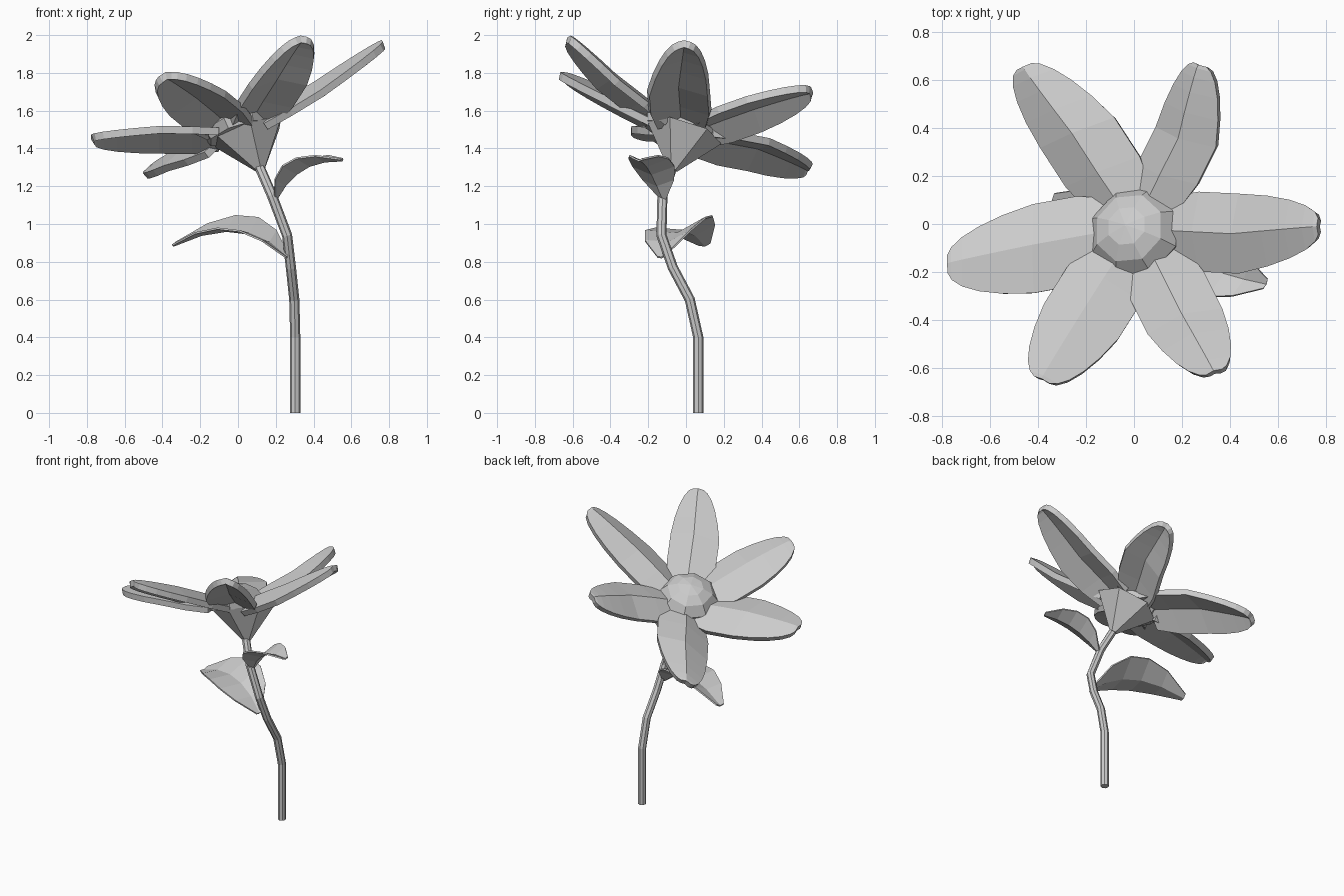
import bpy, bmesh, math
from mathutils import Vector

if "Cube" in bpy.data.objects:
    bpy.data.objects.remove(bpy.data.objects["Cube"], do_unlink=True)

grey = bpy.data.materials.new("plain_grey")
grey.use_nodes = True
grey.diffuse_color = (0.6, 0.6, 0.6, 1)
grey.node_tree.nodes["Principled BSDF"].inputs["Base Color"].default_value = (0.6, 0.6, 0.6, 1)


def finish(bm, name):
    bmesh.ops.recalc_face_normals(bm, faces=bm.faces)
    mesh = bpy.data.meshes.new(name)
    bm.to_mesh(mesh)
    bm.free()
    mesh.materials.append(grey)
    obj = bpy.data.objects.new(name, mesh)
    bpy.context.collection.objects.link(obj)
    return obj


def tube(name, stations, sides, axis=None, twist=0):
    """Faceted rings of (centre, radius) joined along a path, capped at both ends."""
    bm = bmesh.new()
    rings = []
    for i, (centre, radius) in enumerate(stations):
        before = Vector(stations[max(i - 1, 0)][0])
        after = Vector(stations[min(i + 1, len(stations) - 1)][0])
        d = axis or (after - before).normalized()
        u = (Vector((1, 0, 0)) - d * d.x).normalized()
        v = d.cross(u)
        rings.append([bm.verts.new(Vector(centre) + radius * (
            u * math.cos(a) + v * math.sin(a)))
            for a in (math.radians(twist) + math.tau * k / sides for k in range(sides))])
    for lo, hi in zip(rings, rings[1:]):
        for k in range(sides):
            n = (k + 1) % sides
            bm.faces.new((lo[k], lo[n], hi[n], hi[k]))
    bm.faces.new(rings[0])
    bm.faces.new(rings[-1])
    return finish(bm, name)


def blade(name, base, mid, tip, half, outline, fold, thick, curved):
    """Folded strip through base, mid and tip; half is the mid-to-edge vector."""
    base, mid, tip, half = map(Vector, (base, mid, tip, half))
    up = (tip - base).cross(half).normalized()
    if up.z < 0:
        up = -up
    control = mid * 2 - (base + tip) / 2
    bm = bmesh.new()
    rows = []
    for t, w in outline:
        if curved:
            p = base * (1 - t) ** 2 + control * 2 * t * (1 - t) + tip * t * t
        elif t < 0.5:
            p = base.lerp(mid, t * 2)
        else:
            p = mid.lerp(tip, t * 2 - 1)
        rows.append([bm.verts.new(p + half * w * s + up * fold * w * (abs(s) - 0.5))
                     for s in (-1, 0, 1)])
    for a, b in zip(rows, rows[1:]):
        for k in (0, 1):
            bm.faces.new((a[k], a[k + 1], b[k + 1], b[k]))
    obj = finish(bm, name)
    mod = obj.modifiers.new("thickness", "SOLIDIFY")
    mod.thickness = thick
    mod.offset = 0
    return obj


# Bent stem
path = [(0.303, 0.065, 0), (0.303, 0.065, 0.4), (0.298, 0.02, 0.6), (0.28, -0.07, 0.77),
        (0.26, -0.13, 0.94), (0.18, -0.125, 1.15), (0.11, -0.07, 1.31)]
tube("stem", [(p, 0.027) for p in path], 8)

# Flower cup and faceted centre, leaning with the flower
lean = Vector((-0.3, 0.27, 0.91)).normalized()
apex = Vector((0.12, -0.07, 1.285))
tube("flower_cup", [(apex, 0.025), (apex + lean * 0.22, 0.207)], 6, lean, 33)
heart = Vector((0.015, -0.05, 1.48))
tube("flower_centre", [(heart + lean * h, r) for h, r in
     ((0, 0.18), (0.055, 0.2), (0.12, 0.15), (0.155, 0.085), (0.17, 0.004))], 8, lean, 22.5)

# Six petals: middle, tip and half-width vector
petal_outline = [(0, 0.82), (0.22, 1), (0.5, 1), (0.68, 0.88), (0.82, 0.72),
                 (0.92, 0.54), (0.98, 0.35), (1, 0.18)]
petals = [
    ((-0.24, 0.38, 1.39), (-0.45, 0.65, 1.29), (0.15, 0.06, 0.07)),
    ((0.21, 0.36, 1.60), (0.28, 0.66, 1.70), (0.12, -0.04, 0.08)),
    ((0.43, -0.04, 1.715), (0.77, -0.01, 1.95), (0, 0.16, 0)),
    ((0.21, -0.40, 1.76), (0.335, -0.62, 1.975), (0.15, 0.05, 0.01)),
    ((-0.22, -0.40, 1.66), (-0.38, -0.65, 1.78), (0.15, -0.07, 0.05)),
    ((-0.42, -0.10, 1.47), (-0.77, -0.17, 1.45), (0, 0.18, -0.055)),
]
for i, (mid, tip, half) in enumerate(petals):
    root = Vector((0.02, -0.02, 1.465)).lerp(Vector(mid), 0.28)
    blade(f"petal_{i + 1}", root, mid, tip, half, petal_outline, -0.055, 0.04, False)

# Two arched leaves on the stem
leaf_outline = [(0, 0.12), (0.2, 0.75), (0.4, 1), (0.6, 0.95), (0.8, 0.7), (1, 0.18)]
blade("lower_leaf", (0.26, -0.13, 0.825), (0.0, -0.03, 0.985), (-0.34, 0.1, 0.89),
      (0.05, 0.16, 0.035), leaf_outline, 0.05, 0.01, True)
blade("upper_leaf", (0.2, -0.12, 1.13), (0.33, -0.19, 1.31), (0.55, -0.25, 1.34),
      (0.05, 0.11, 0), leaf_outline, 0.05, 0.01, True)
